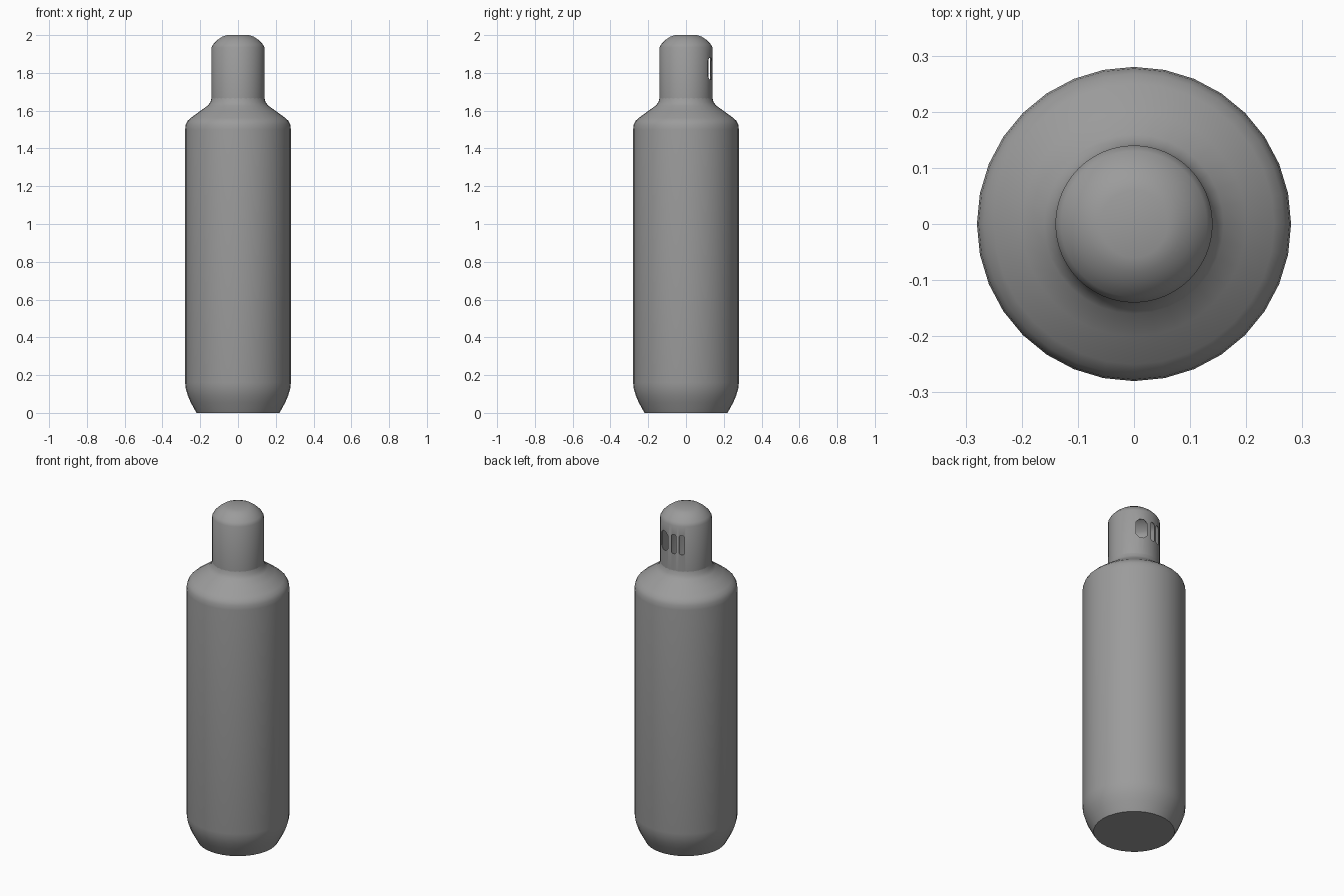
import bpy, bmesh, math

if "Cube" in bpy.data.objects:
    bpy.data.objects.remove(bpy.data.objects["Cube"])

grey = bpy.data.materials.new("plain grey")
grey.diffuse_color = (0.33, 0.33, 0.33, 1)
grey.use_nodes = True
grey.node_tree.nodes["Principled BSDF"].inputs["Base Color"].default_value = grey.diffuse_color


def make_object(name, bm):
    bmesh.ops.recalc_face_normals(bm, faces=bm.faces[:])
    mesh = bpy.data.meshes.new(name)
    bm.to_mesh(mesh)
    bm.free()
    mesh.materials.append(grey)
    ob = bpy.data.objects.new(name, mesh)
    bpy.context.collection.objects.link(ob)
    return ob


def revolve(name, profile, sides, cap_start, cap_end):
    bm = bmesh.new()
    rings = []
    for r, z in profile:
        rings.append([bm.verts.new((r * math.cos(2 * math.pi * i / sides),
                                    r * math.sin(2 * math.pi * i / sides), z))
                      for i in range(sides)])
    for a, b in zip(rings, rings[1:]):
        for i in range(sides):
            j = (i + 1) % sides
            bm.faces.new((a[i], a[j], b[j], b[i]))
    if cap_start:
        bm.faces.new(rings[0])
    if cap_end:
        bm.faces.new(rings[-1])
    return make_object(name, bm)


def smooth(ob, degrees):
    bpy.ops.object.select_all(action='DESELECT')
    ob.select_set(True)
    bpy.context.view_layer.objects.active = ob
    bpy.ops.object.shade_smooth_by_angle(angle=math.radians(degrees))


# Body with tapered base and sloping shoulder
body = revolve("bottle_body", [
    (0.22, 0), (0.25, 0.055), (0.265, 0.09), (0.276, 0.125), (0.28, 0.16),
    (0.28, 1.50), (0.277, 1.525), (0.268, 1.545), (0.25, 1.562),
    (0.20, 1.598), (0.16, 1.627), (0.146, 1.645), (0.14, 1.667)],
    32, True, False)
smooth(body, 35)

# Thin hollow neck with rounded cap
outer = [(0.06, 2.0), (0.085, 1.991), (0.108, 1.975), (0.13, 1.953),
         (0.14, 1.935), (0.14, 1.63)]
inner = [(r - 0.004, z - (0.004 if z > 1.7 else 0)) for r, z in reversed(outer)]
neck = revolve("neck", outer + inner, 64, True, True)

# Openings on the back of the neck: azimuth, width, corner cut
for azimuth, width, cut in ((67.5, 0.064, 0.019), (96.5, 0.027, 0.006),
                            (115.5, 0.029, 0.006)):
    a = math.radians(azimuth)
    w, h = width / 2, 0.057
    outline = [(w, h - cut), (w - cut, h), (cut - w, h), (-w, h - cut),
               (-w, cut - h), (cut - w, -h), (w - cut, -h), (w, cut - h)]
    bm = bmesh.new()
    ends = [[bm.verts.new((d * math.cos(a) - u * math.sin(a),
                           d * math.sin(a) + u * math.cos(a), 1.823 + v))
             for u, v in outline] for d in (0.09, 0.2)]
    for i in range(8):
        j = (i + 1) % 8
        bm.faces.new((ends[0][i], ends[0][j], ends[1][j], ends[1][i]))
    bm.faces.new(ends[0])
    bm.faces.new(ends[1])
    cutter = make_object("slot_cutter", bm)
    cutter.hide_render = True
    mod = neck.modifiers.new("slot", 'BOOLEAN')
    mod.operation = 'DIFFERENCE'
    mod.solver = 'EXACT'
    mod.object = cutter
    bpy.context.view_layer.objects.active = neck
    bpy.ops.object.modifier_apply(modifier=mod.name)
    bpy.data.objects.remove(cutter)
smooth(neck, 35)
